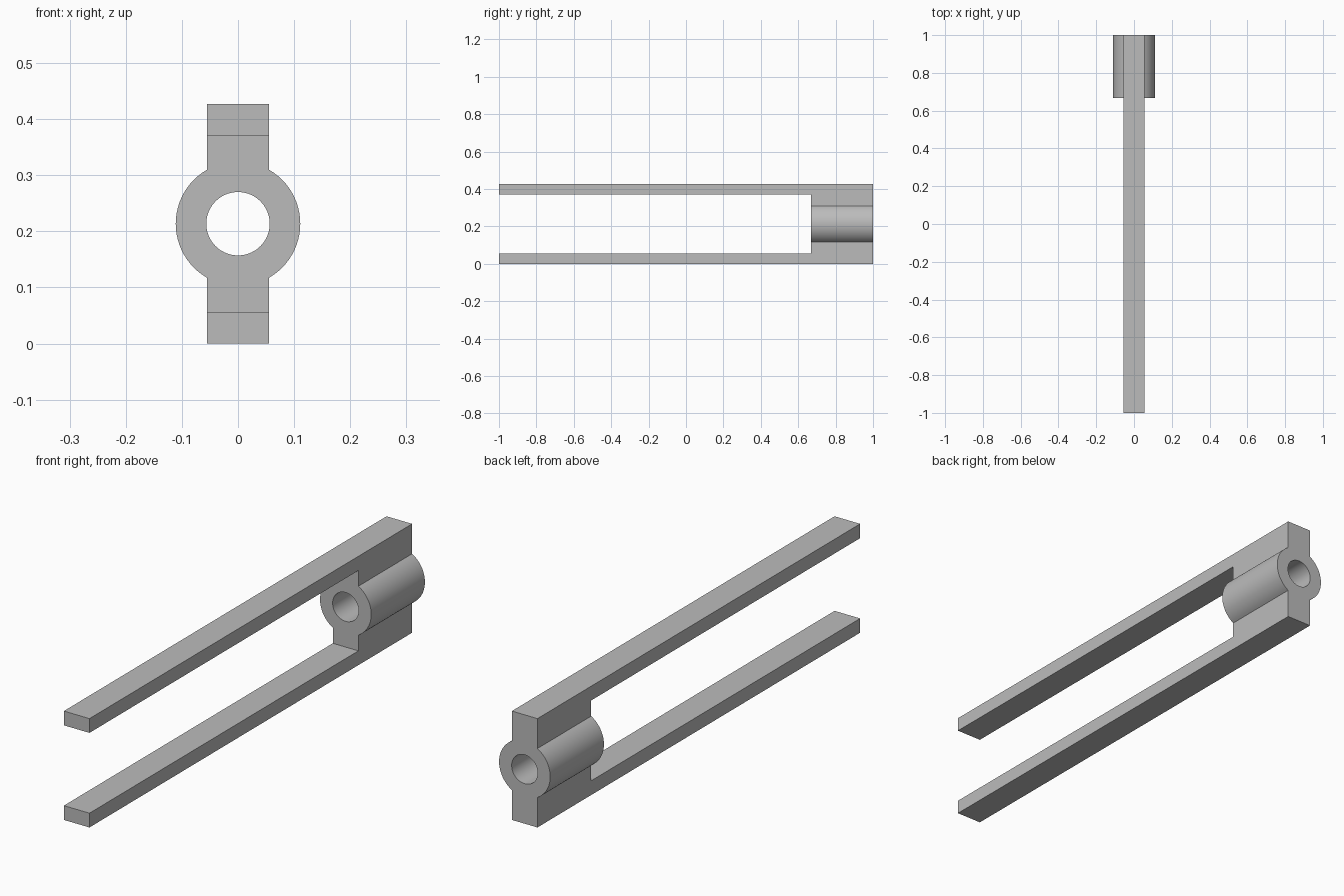
import bpy
import bmesh
import math
from mathutils import Vector

cube = bpy.data.objects.get("Cube")
if cube:
    bpy.data.objects.remove(cube, do_unlink=True)

HEIGHT = 0.427
MID = HEIGHT / 2
OUTER, BORE = 0.111, 0.0565
HALF_W = OUTER / 2          # lugs meet the hub at 60 degrees
PRONG = 0.056               # prong thickness
BACK, HUB_FRONT, TIP = 1.0, 0.667, -1.0
SEGS = 72

grey = bpy.data.materials.new("plain grey")
grey.use_nodes = True
colour = (0.5, 0.5, 0.5, 1)
grey.diffuse_color = colour
grey.node_tree.nodes["Principled BSDF"].inputs["Base Color"].default_value = colour

bm = bmesh.new()


def point(x, z):
    return bm.verts.new((x, BACK, MID + z))


def ring(radius):
    angles = [2 * math.pi * i / SEGS for i in range(SEGS)]
    return [point(radius * math.cos(a), radius * math.sin(a)) for a in angles]


# Hub cross-section
outer, inner = ring(OUTER), ring(BORE)
for i in range(SEGS):
    j = (i + 1) % SEGS
    bm.faces.new((outer[i], outer[j], inner[j], inner[i]))

# Upper and lower lugs, each capped by a prong cross-section
sixth = SEGS // 6
for side, start in ((1, sixth), (-1, sixth * 4)):
    arc = outer[start:start + sixth + 1]
    low = [point(s * side * HALF_W, side * (MID - PRONG)) for s in (-1, 1)]
    high = [point(s * side * HALF_W, side * MID) for s in (1, -1)]
    bm.faces.new(arc + low)
    bm.faces.new(low + high)

# Extrude the whole section into the hub block
block = bmesh.ops.extrude_face_region(bm, geom=bm.faces[:])["geom"]
verts = [g for g in block if isinstance(g, bmesh.types.BMVert)]
bmesh.ops.translate(bm, verts=verts, vec=Vector((0, HUB_FRONT - BACK, 0)))

# Pull the two prongs forward from the front of the lugs
ends = [f for f in block if isinstance(f, bmesh.types.BMFace)
        and abs(f.calc_center_median().z - MID) > MID - PRONG]
prongs = bmesh.ops.extrude_discrete_faces(bm, faces=ends)["faces"]
verts = list({v for f in prongs for v in f.verts})
bmesh.ops.translate(bm, verts=verts, vec=Vector((0, TIP - HUB_FRONT, 0)))

bmesh.ops.recalc_face_normals(bm, faces=bm.faces[:])
mesh = bpy.data.meshes.new("two_prong_fork")
bm.to_mesh(mesh)
bm.free()
mesh.materials.append(grey)
fork = bpy.data.objects.new("two_prong_fork", mesh)
bpy.context.collection.objects.link(fork)

# Smooth the hub and bore, keep the corners sharp
bpy.context.view_layer.objects.active = fork
fork.select_set(True)
bpy.ops.object.shade_smooth_by_angle(angle=math.radians(30))
